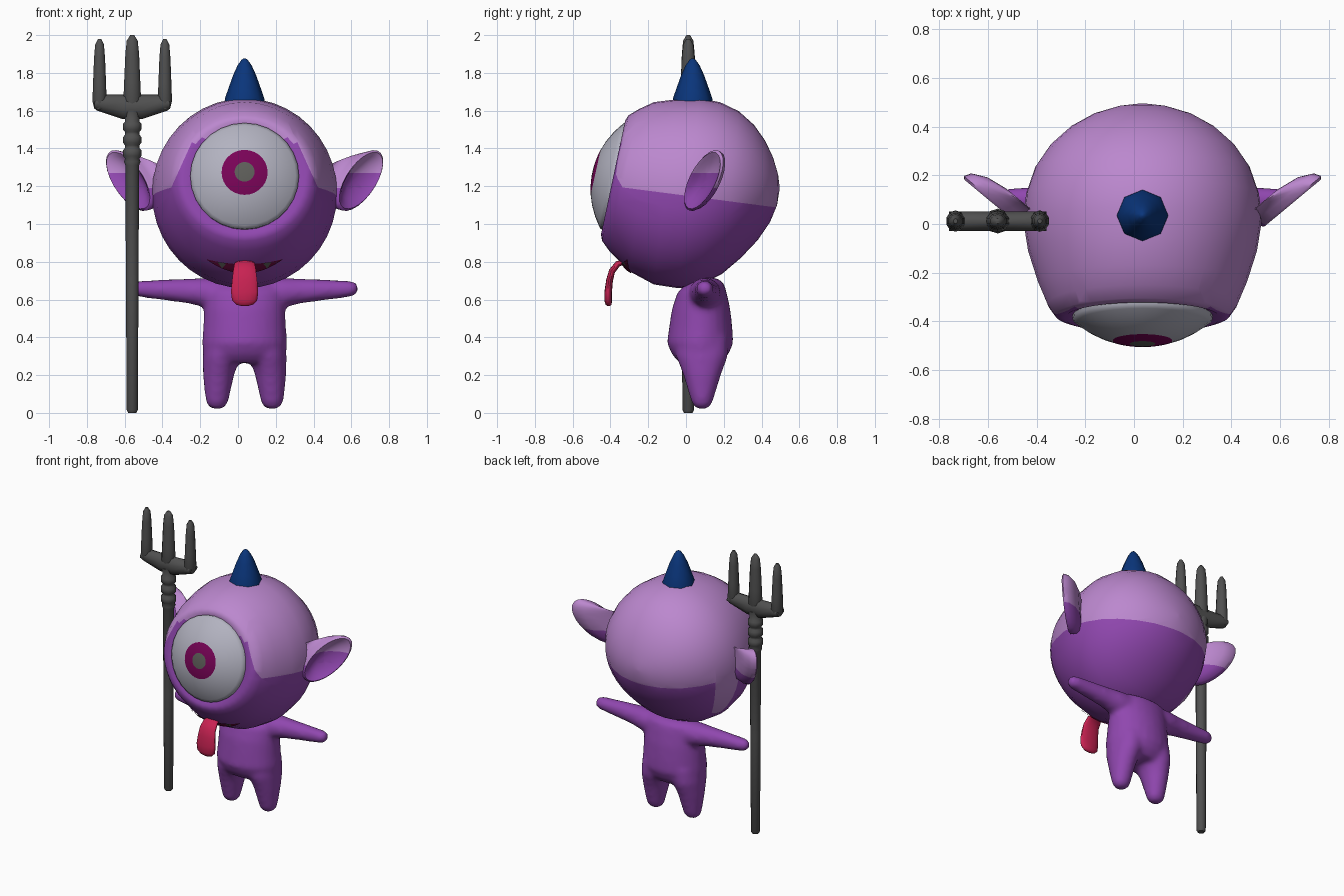
import bpy, bmesh, math
from mathutils import Vector as V
from mathutils.bvhtree import BVHTree

cube = bpy.data.objects.get("Cube")
if cube:
    bpy.data.objects.remove(cube, do_unlink=True)

MID = 0.035  # the creature stands slightly off the origin


def material(name, r, g, b):
    m = bpy.data.materials.new(name)
    m.use_nodes = True
    m.diffuse_color = (r, g, b, 1)
    shader = next(n for n in m.node_tree.nodes if n.type == 'BSDF_PRINCIPLED')
    shader.inputs["Base Color"].default_value = (r, g, b, 1)
    shader.inputs["Roughness"].default_value = 0.7
    return m


LILAC = material("lilac skin", .5, .245, .62)
PURPLE = material("purple skin", .28, .063, .43)
WHITE = material("eye white", .45, .45, .53)
MAGENTA = material("magenta iris", .19, .001, .095)
GREY = material("pupil grey", .11, .11, .1)
BLUE = material("horn blue", .003, .036, .2)
RED = material("tongue red", .58, .016, .085)
MAROON = material("mouth maroon", .14, .003, .045)
IRON = material("iron grey", .08, .08, .08)


def loft(bm, rings, segs):
    """Skin a closed tube over rings given as (centre, u axis, v axis)."""
    loops = []
    for c, u, v in rings:
        angles = [2 * math.pi * i / segs for i in range(segs)]
        loops.append([bm.verts.new(V(c) + V(u) * math.sin(a) + V(v) * math.cos(a)) for a in angles])
    for p, q in zip(loops, loops[1:]):
        for i in range(segs):
            j = (i + 1) % segs
            bm.faces.new((p[i], p[j], q[j], q[i]))
    bm.faces.new(loops[0])
    bm.faces.new(loops[-1])


def cut(bm, point, normal, inside=lambda c: True):
    """Score a clean colour line across the faces whose centre is inside."""
    faces = [f for f in bm.faces if inside(f.calc_center_median())]
    edges = {e for f in faces for e in f.edges}
    verts = {v for f in faces for v in f.verts}
    bmesh.ops.bisect_plane(bm, geom=[*verts, *edges, *faces], plane_co=point, plane_no=normal)


def finish(name, bm, mats, rule=None, angle=60):
    bmesh.ops.recalc_face_normals(bm, faces=bm.faces)
    bm.normal_update()
    if rule:
        for f in bm.faces:
            f.material_index = rule(f)
    mesh = bpy.data.meshes.new(name)
    bm.to_mesh(mesh)
    bm.free()
    for m in mats:
        mesh.materials.append(m)
    ob = bpy.data.objects.new(name, mesh)
    bpy.context.collection.objects.link(ob)
    bpy.ops.object.select_all(action='DESELECT')
    ob.select_set(True)
    bpy.context.view_layer.objects.active = ob
    bpy.ops.object.shade_smooth_by_angle(angle=math.radians(angle))
    return ob


def upright(x, y, rows):
    """Round rings along z from (z, radius) rows."""
    return [((x, y, z), (r, 0, 0), (0, r, 0)) for z, r in rows]


# Head: tilted rings from the flat face to the back, as top y, z, bottom y, z, half width
head_rows = [(-.315, 1.53, -.435, .96, .285), (-.322, 1.548, -.45, .945, .32),
             (-.305, 1.575, -.444, .91, .358), (-.25, 1.608, -.408, .86, .39),
             (-.17, 1.645, -.3, .75, .43), (-.05, 1.66, -.17, .68, .47),
             (.07, 1.665, -.04, .66, .49), (.18, 1.645, .07, .675, .478),
             (.28, 1.597, .19, .735, .44), (.36, 1.525, .29, .82, .378),
             (.42, 1.44, .38, .915, .295), (.462, 1.35, .445, 1.01, .2),
             (.488, 1.26, .482, 1.1, .095), (.495, 1.2, .495, 1.18, .01)]
bm = bmesh.new()
rings = []
for ty, tz, by, bz, w in head_rows:
    top, bottom = V((MID, ty, tz)), V((MID, by, bz))
    c = (top + bottom) / 2
    rings.append((c, (w, 0, 0), top - c))
loft(bm, rings, 40)
bmesh.ops.recalc_face_normals(bm, faces=bm.faces)
head_tree = BVHTree.FromBMesh(bm)
# Colour lines: round the head, beside the eye, and a pale patch behind the right ear
cut(bm, (0, 0, 1.15), (0, .13, 1))
for side in (-1, 1):
    cut(bm, (MID + side * .285, 0, 1.42), (side * 2.2, 0, 1),
        lambda c: c.y < -.25 and (c.x - MID) * side > 0 and c.z > 1.1)
cut(bm, (0, .04, 0), (0, 1, 0), lambda c: c.x < -.15 and c.z < 1.15)
cut(bm, (MID - .2, 0, 0), (1, 1, 0), lambda c: c.x < -.1 and c.y > .04 and c.z < 1.15)


def head_colour(f):
    c = f.calc_center_median()
    x = abs(c.x - MID)
    beside_eye = c.y < -.25 and c.z < 1.42 - 2.2 * (x - .285) and c.z < 1.44
    patch = c.y > .04 and MID - c.x - c.y > .2 and c.z > .8
    return int(beside_eye or (c.z < 1.15 - .13 * c.y and not patch))


finish("head", bm, [LILAC, PURPLE], head_colour, 80)

# Eye: shallow dome with iris and pupil rings
forward = V((0, -.976, .215))
up = V((0, .215, .976))
eye_at = V((MID, -.386, 1.253))
bm = bmesh.new()
dome = []
for r in (.288, .27, .23, .175, .122, .09, .053, .02):
    dome.append((eye_at + forward * (math.sqrt(.191 - r * r) - .325), (r, 0, 0), up * r))
loft(bm, [(eye_at - forward * .04, (.285, 0, 0), up * .285)] + dome, 28)


def eye_colour(f):
    c = f.calc_center_median() - eye_at
    if c.dot(forward) < 0:
        return 0
    r = math.hypot(c.x, c.dot(up))
    return 2 if r < .053 else 1 if r < .118 else 0


finish("eye", bm, [WHITE, MAGENTA, GREY], eye_colour)


# Mouth and teeth: thin plates laid on the head
def face_plate(name, x0, x1, top, bottom, lift, mat, n=16, rows=4):
    bm = bmesh.new()
    grid = []
    for i in range(n + 1):
        x = x0 + (x1 - x0) * i / n
        column = []
        for k in range(rows + 1):
            z = bottom(x) + (top(x) - bottom(x)) * k / rows
            hit = head_tree.ray_cast(V((MID + x, -2, z)), V((0, 1, 0)))[0]
            column.append(bm.verts.new(hit + V((0, -lift, -lift / 2))))
        grid.append(column)
    for a, b in zip(grid, grid[1:]):
        for k in range(rows):
            bm.faces.new((a[k], b[k], b[k + 1], a[k + 1]))
    ob = finish(name, bm, [mat])
    if ob.data.polygons[0].normal.y > 0:
        ob.data.flip_normals()


def lip(x):
    return .79 + .65 * x * x


face_plate("mouth", -.2, .2, lip, lambda x: .742 + 1.8 * x * x, .006, MAROON)
for side in (-1, 1):
    tooth = side * .12
    face_plate("tooth", tooth - .02, tooth + .02, lip,
               lambda x: lip(x) - .005 - .025 * (1 - abs(x - tooth) / .02), .009, GREY, 4, 2)

# Tongue: y, z, half width, half thickness, lean of the section
bm = bmesh.new()
tongue = [(-.32, .8, .045, .014, 1), (-.36, .79, .055, .016, .9), (-.392, .75, .062, .017, .5),
          (-.405, .7, .068, .018, .2), (-.412, .64, .074, .02, 0), (-.412, .595, .068, .02, 0),
          (-.41, .573, .045, .016, 0), (-.41, .565, .015, .006, 0)]
loft(bm, [((MID, y, z), (w, 0, 0), V((0, -math.cos(a), math.sin(a))) * t)
          for y, z, w, t, a in tongue], 14)
finish("tongue", bm, [RED])

# Horn
bm = bmesh.new()
loft(bm, upright(MID, .035, [(1.63, .108), (1.665, .104), (1.72, .085), (1.79, .06),
                             (1.84, .037), (1.87, .016), (1.877, .004)]), 8)
finish("horn", bm, [BLUE])

# Ears: leaf-shaped cups, as scale, depth and reach towards the head
ear_rows = [(.55, -.06, -.18), (.7, -.064, -.12), (.86, -.05, -.055), (.96, -.02, -.01),
            (1, .008, 0), (.93, .018, 0), (.8, .006, 0), (.6, -.012, -.01),
            (.3, -.025, -.02), (.04, -.028, -.02)]
for side, name in ((1, "left_ear"), (-1, "right_ear")):
    out = V((.77 * side, .64, 0))
    facing = V((.64 * side, -.77, 0))
    long = (out + V((0, 0, 1))).normalized()
    wide = (out - V((0, 0, 1))).normalized()
    centre = V((MID + .605 * side, .1, 1.23))
    bm = bmesh.new()
    loft(bm, [(centre + facing * d + out * s, wide * .1 * k, long * .205 * k)
              for k, d, s in ear_rows], 24)
    for height in (1.19, 1.27):
        cut(bm, (0, 0, height), (0, 0, 1))

    def ear_colour(f):
        c = f.calc_center_median()
        d = c - centre
        r = math.hypot(d.dot(long) / .205, d.dot(wide) / .1)
        cup = f.normal.dot(facing) > 0 and r < .91
        return int(c.z < (1.27 if cup else 1.19))

    finish(name, bm, [LILAC, PURPLE], ear_colour)

# Body: torso, legs and arms fused into one soft skin
bm = bmesh.new()
torso = [(.715, .11, .15, .05), (.69, .105, .195, .095), (.64, .085, .212, .13),
         (.55, .08, .215, .155), (.45, .078, .22, .168), (.37, .075, .226, .176),
         (.31, .075, .22, .15), (.265, .075, .19, .11)]
loft(bm, [((MID, y, z), (rx, 0, 0), (0, ry, 0)) for z, y, rx, ry in torso], 24)
leg = [(.4, .11, .1, .14), (.3, .122, .1, .138), (.2, .138, .083, .1), (.1, .144, .067, .07),
       (.05, .146, .058, .054), (.025, .146, .036, .034), (.018, .146, .012, .012)]
arm = [(0, .625, .09, .085), (.2, .636, .084, .08), (.3, .645, .066, .066), (.45, .652, .053, .053),
       (.56, .657, .045, .044), (.592, .657, .033, .032), (.604, .657, .012, .012)]
for side in (-1, 1):
    loft(bm, [((MID + x * side, .085, z), (rx, 0, 0), (0, ry, 0)) for z, x, rx, ry in leg], 20)
    loft(bm, [((MID + x * side, .1, z), (0, ry, 0), (0, 0, rz)) for x, z, ry, rz in arm], 20)
body = finish("body", bm, [PURPLE])
remesh = body.modifiers.new("fuse", 'REMESH')
remesh.mode = 'VOXEL'
remesh.voxel_size = .016
remesh.use_smooth_shade = True
soften = body.modifiers.new("soften", 'SMOOTH')
soften.factor = .5
soften.iterations = 8

# Trident: shaft with collar beads, crossbar and three prongs
TX, TY = -.56, .012
bm = bmesh.new()
shaft = [(0, .022), (.015, .031), (.7, .035), (1.31, .038), (1.33, .046)]
for z in (1.375, 1.445, 1.515):
    shaft += [(z - .028, .04), (z - .015, .051), (z + .015, .051), (z + .028, .04)]
loft(bm, upright(TX, TY, shaft + [(1.6, .045)]), 10)
finish("trident_shaft", bm, [IRON])

bm = bmesh.new()
bar = [(-.2, 1.615, 1.655), (-.19, 1.602, 1.675), (-.15, 1.588, 1.685), (-.05, 1.555, 1.685),
       (.05, 1.555, 1.685), (.15, 1.588, 1.685), (.19, 1.602, 1.675), (.2, 1.615, 1.655)]
loft(bm, [((TX + x, TY, (lo + hi) / 2), (0, .042, 0), (0, 0, (hi - lo) / 2))
          for x, lo, hi in bar], 10)
finish("trident_crossbar", bm, [IRON])

for x, lean, top, r in ((-.165, -.008, 1.98, .036), (0, 0, 2, .045), (.165, .008, 1.98, .036)):
    bm = bmesh.new()
    rows = [(1.61, .8), (1.65, 1.1), (1.75, 1), (top - .1, .85), (top - .03, .68), (top, .25)]
    loft(bm, [((TX + x + lean, TY, z), (r * k, 0, 0), (0, .04 * k, 0)) for z, k in rows], 10)
    finish("trident_prong", bm, [IRON])
